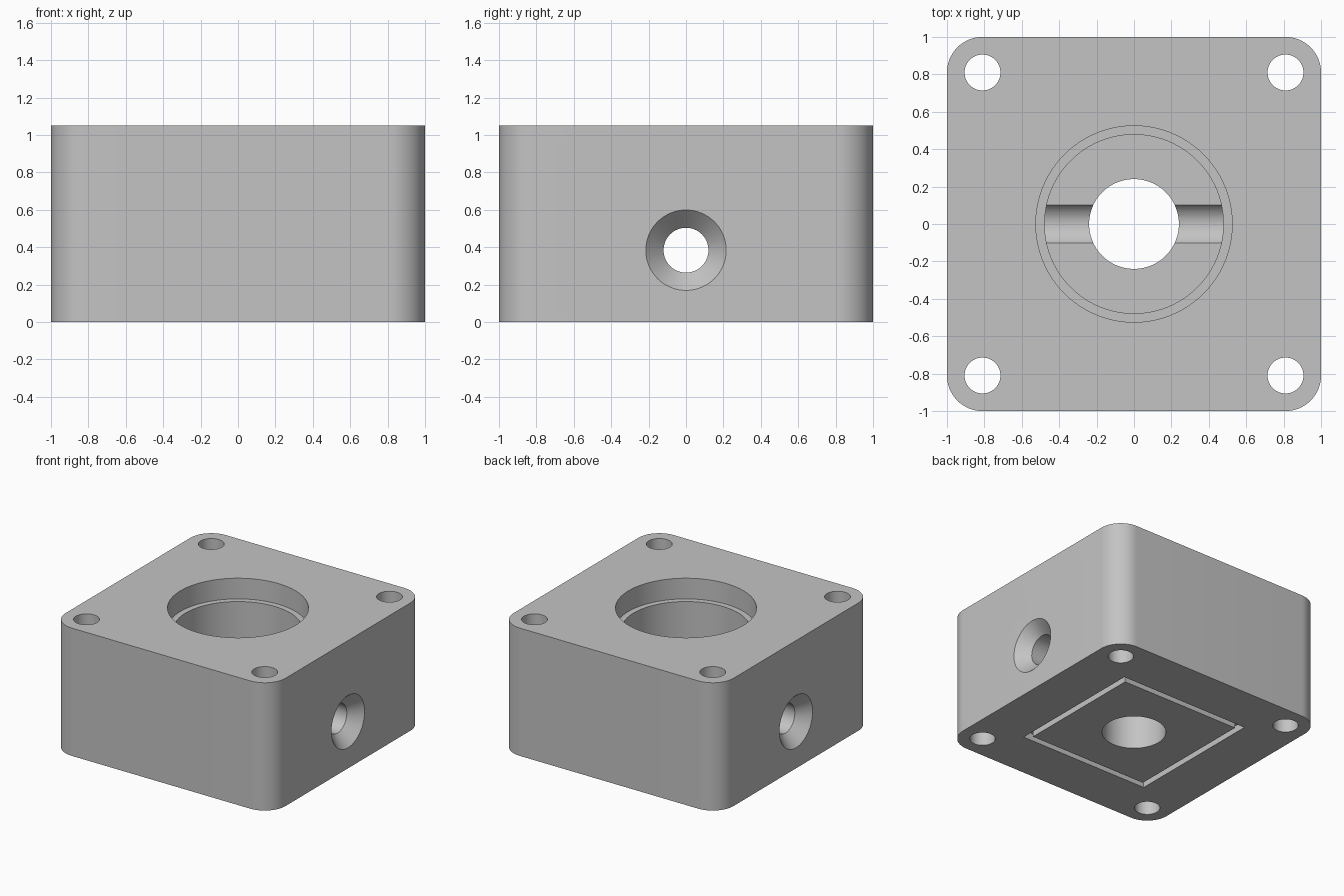
import bpy, bmesh, math
from mathutils import Matrix

default = bpy.data.objects.get("Cube")
if default:
    bpy.data.objects.remove(default, do_unlink=True)

HEIGHT = 1.05
SHOULDER_Z = 0.88   # ledge inside the bore
FLOOR_Z = 0.32      # bottom of the chamber
PORT_Z = 0.384      # axis of the side port

grey = bpy.data.materials.new("machined_grey")
grey.use_nodes = True
grey.diffuse_color = (0.55, 0.55, 0.55, 1)
grey.node_tree.nodes["Principled BSDF"].inputs["Base Color"].default_value = (0.55, 0.55, 0.55, 1)


def make_object(name, bm):
    bmesh.ops.recalc_face_normals(bm, faces=bm.faces)
    mesh = bpy.data.meshes.new(name)
    bm.to_mesh(mesh)
    bm.free()
    mesh.materials.append(grey)
    obj = bpy.data.objects.new(name, mesh)
    bpy.context.collection.objects.link(obj)
    return obj


def box(name, half, z0, z1):
    bm = bmesh.new()
    scale = Matrix.Diagonal((2 * half, 2 * half, z1 - z0, 1))
    bmesh.ops.create_cube(bm, size=1, matrix=Matrix.Translation((0, 0, (z0 + z1) / 2)) @ scale)
    return make_object(name, bm)


def turned(name, profile, matrix, sides=96):
    """Closed solid turned around z from (radius, height) pairs."""
    bm = bmesh.new()
    rings = []
    for r, z in profile:
        angles = [2 * math.pi * i / sides for i in range(sides)]
        rings.append([bm.verts.new((r * math.cos(a), r * math.sin(a), z)) for a in angles])
    for low, high in zip(rings, rings[1:]):
        for i in range(sides):
            j = (i + 1) % sides
            bm.faces.new((low[i], low[j], high[j], high[i]))
    bm.faces.new(rings[0])
    bm.faces.new(rings[-1])
    bm.transform(matrix)
    return make_object(name, bm)


def cut(target, cutter):
    mod = target.modifiers.new("cut", 'BOOLEAN')
    mod.operation = 'DIFFERENCE'
    mod.solver = 'EXACT'
    mod.object = cutter
    bpy.context.view_layer.objects.active = target
    bpy.ops.object.modifier_apply(modifier=mod.name)
    bpy.data.objects.remove(cutter, do_unlink=True)


# Square block with rounded upright edges
block = box("housing_block", 1, 0, HEIGHT)
bm = bmesh.new()
bm.from_mesh(block.data)
upright = [e for e in bm.edges if abs(e.verts[0].co.z - e.verts[1].co.z) > 0.5]
bmesh.ops.bevel(bm, geom=upright, offset=0.19, segments=16, profile=0.5, affect='EDGES')
bm.to_mesh(block.data)
bm.free()

# Stepped bore with a through hole in its floor
cut(block, turned("bore_cutter", [
    (0.24, -0.1), (0.24, FLOOR_Z), (0.478, FLOOR_Z),
    (0.478, SHOULDER_Z), (0.525, SHOULDER_Z), (0.525, HEIGHT + 0.1)], Matrix()))

# Cross port, countersunk on both sides
sideways = Matrix.Translation((0, 0, PORT_Z)) @ Matrix.Rotation(math.pi / 2, 4, 'Y')
cut(block, turned("port_cutter", [
    (0.265, -1.05), (0.12, -0.905), (0.12, 0.905), (0.265, 1.05)], sideways, 64))

# Corner bolt holes
for x in (-0.81, 0.81):
    for y in (-0.81, 0.81):
        cut(block, turned("bolt_cutter", [(0.096, -0.1), (0.096, HEIGHT + 0.1)],
                          Matrix.Translation((x, y, 0)), 48))

# Square seal groove in the underside
groove = box("groove_cutter", 0.59, -0.1, 0.06)
cut(groove, box("groove_island", 0.54, -0.2, 0.2))
cut(block, groove)

# Smooth rounds, sharp edges
bpy.ops.object.select_all(action='DESELECT')
block.select_set(True)
bpy.context.view_layer.objects.active = block
bpy.ops.object.shade_smooth_by_angle(angle=math.radians(30))
